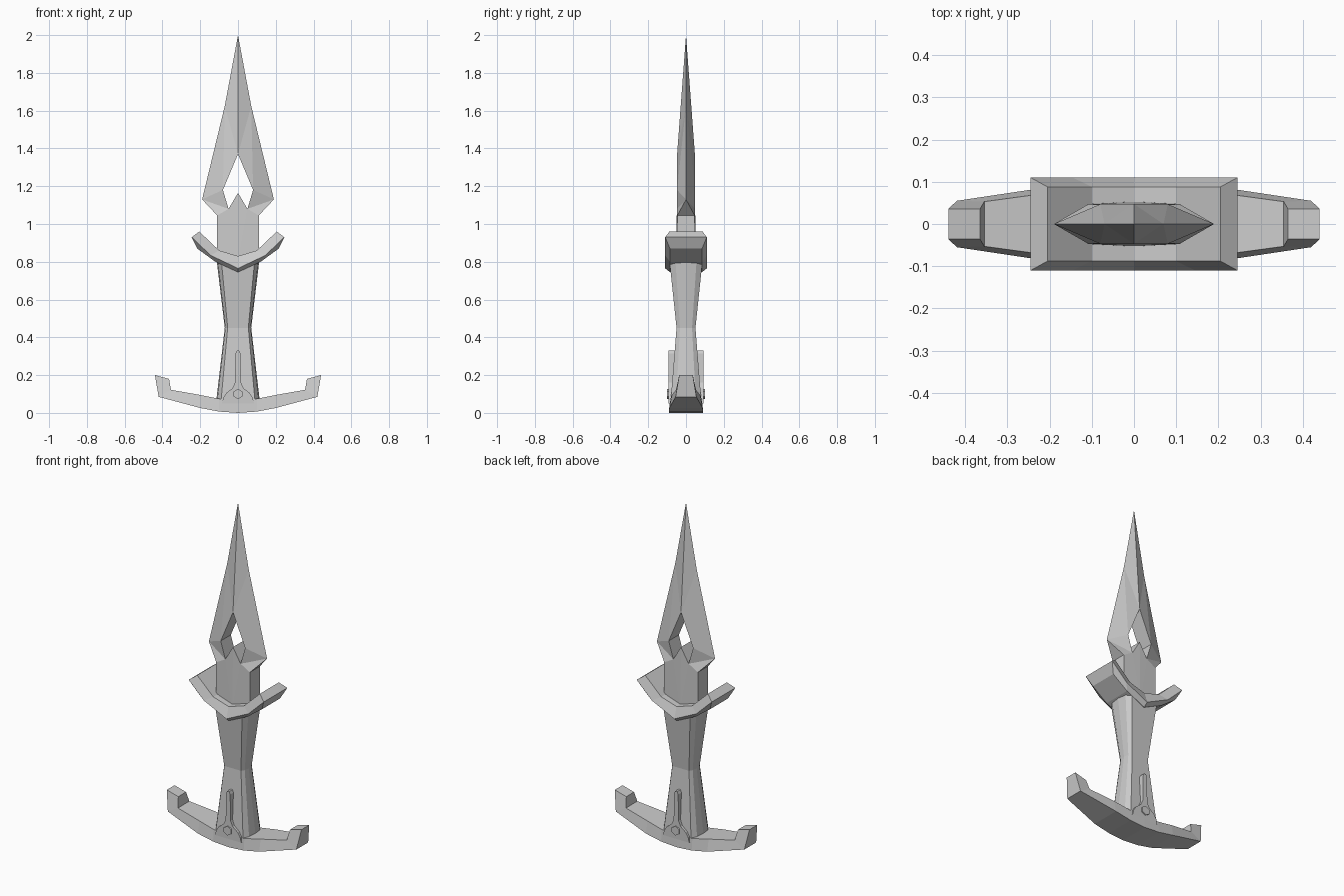
import bpy, bmesh, math

cube = bpy.data.objects.get("Cube")
if cube:
    bpy.data.objects.remove(cube)

grey = bpy.data.materials.new("plain_grey")
grey.use_nodes = True
grey.diffuse_color = (0.6, 0.6, 0.6, 1)
grey.node_tree.nodes["Principled BSDF"].inputs["Base Color"].default_value = grey.diffuse_color


def mirrored(name, points, faces):
    """Build a quarter of a part and mirror it over x and y."""
    bm = bmesh.new()
    for sx in (1, -1):
        for sy in (1, -1):
            verts = [bm.verts.new((sx * x, sy * y, z)) for x, y, z in points]
            for face in faces:
                bm.faces.new([verts[i] for i in face])
    bmesh.ops.remove_doubles(bm, verts=bm.verts, dist=0.0005)
    bmesh.ops.recalc_face_normals(bm, faces=bm.faces)
    mesh = bpy.data.meshes.new(name)
    bm.to_mesh(mesh)
    bm.free()
    mesh.materials.append(grey)
    obj = bpy.data.objects.new(name, mesh)
    bpy.context.collection.objects.link(obj)
    return obj


def loft(name, stations):
    """Join equal rows of points into strips and cap the last row."""
    n = len(stations[0])
    faces = [(r * n + i, r * n + i + 1, (r + 1) * n + i + 1, (r + 1) * n + i)
             for r in range(len(stations) - 1) for i in range(n - 1)]
    last = (len(stations) - 1) * n
    faces.append(tuple(range(last, last + n)))
    return mirrored(name, [p for row in stations for p in row], faces)


# Blade: sharp edges, a central ridge and a cut opening above the flat base
points = {
    "tip": (0, 0, 2.0), "edge": (0.07, 0, 1.625), "barb": (0.19, 0, 1.13),
    "neck": (0.11, -0.046, 1.045), "neck_mid": (0.11, 0, 1.045),
    "base": (0.11, -0.048, 0.8), "base_mid": (0.11, 0, 0.8),
    "centre": (0, -0.053, 0.8), "centre_mid": (0, 0, 0.8),
}
opening = [(0, 1.37), (0.08, 1.18), (0.05, 1.08), (0, 1.165)]
for i, (x, z) in enumerate(opening):
    points[f"h{i}"] = (x, -0.047, z)
    points[f"m{i}"] = (x, 0, z)
blade_faces = [
    "tip edge h0", "edge h1 h0", "edge barb h1", "barb h2 h1", "barb neck h2",
    "neck base centre h2", "centre h3 h2", "barb neck_mid neck",
    "neck neck_mid base_mid base", "base base_mid centre_mid centre",
] + [f"h{i} h{i + 1} m{i + 1} m{i}" for i in range(3)]
keys = list(points)
mirrored("blade", list(points.values()),
         [[keys.index(k) for k in f.split()] for f in blade_faces])

# Guard: bevelled bar bent upward at both ends
guard = []
for top, wide, low in [((0, 0.83), (0, 0.765), (0, 0.745)),
                       ((0.1, 0.86), (0.145, 0.834), (0.12, 0.8)),
                       ((0.205, 0.96), (0.245, 0.93), (0.216, 0.87))]:
    guard.append([(top[0], 0, top[1]), (top[0], -0.088, top[1]),
                  (wide[0], -0.11, wide[1]), (low[0], -0.085, low[1]),
                  (low[0], 0, low[1])])
guard.append([(0.245, 0, 0.93)] * 5)
loft("guard", guard)

# Grip: faceted column with a narrow waist
loft("grip", [[(0, -y, z), (0.78 * x, -y, z), (0.95 * x, -0.64 * y, z), (x, 0, z)]
              for z, x, y in [(0.04, 0.118, 0.083), (0.45, 0.07, 0.05), (0.8, 0.112, 0.087)]])

# Pommel: tapering crescent with upturned ends
pommel = []
for (tx, ty, tz), (bx, by, bz) in [((0, 0.086, 0.07), (0, 0.09, 0)),
                                   ((0.1, 0.083, 0.075), (0.1, 0.09, 0.007)),
                                   ((0.2, 0.074, 0.095), (0.2, 0.088, 0.026)),
                                   ((0.355, 0.053, 0.122), (0.42, 0.055, 0.085)),
                                   ((0.365, 0.036, 0.18), (0.44, 0.036, 0.2))]:
    pommel.append([(tx, 0, tz), (tx, -ty, tz), (bx, -by, bz), (bx, 0, bz)])
# End tops are shaped with the longer outer corner highest
loft("pommel", pommel)

# Spine plate: flared foot rising into a thin rib on front and back
loft("spine_plate", [[(0, -0.092, z), (w, -0.092, z), (w, 0, z), (0, 0, z)]
                     for z, w in [(0.05, 0.085), (0.08, 0.078), (0.105, 0.062),
                                  (0.13, 0.03), (0.16, 0.016), (0.315, 0.013),
                                  (0.33, 0.006)]])

# Rivet: six-sided pin through the foot of the plate
bpy.ops.mesh.primitive_cylinder_add(vertices=6, radius=0.027, depth=0.2,
                                    location=(0, 0, 0.1), rotation=(math.pi / 2, 0, 0))
rivet = bpy.context.object
rivet.name = "rivet"
rivet.data.materials.append(grey)
